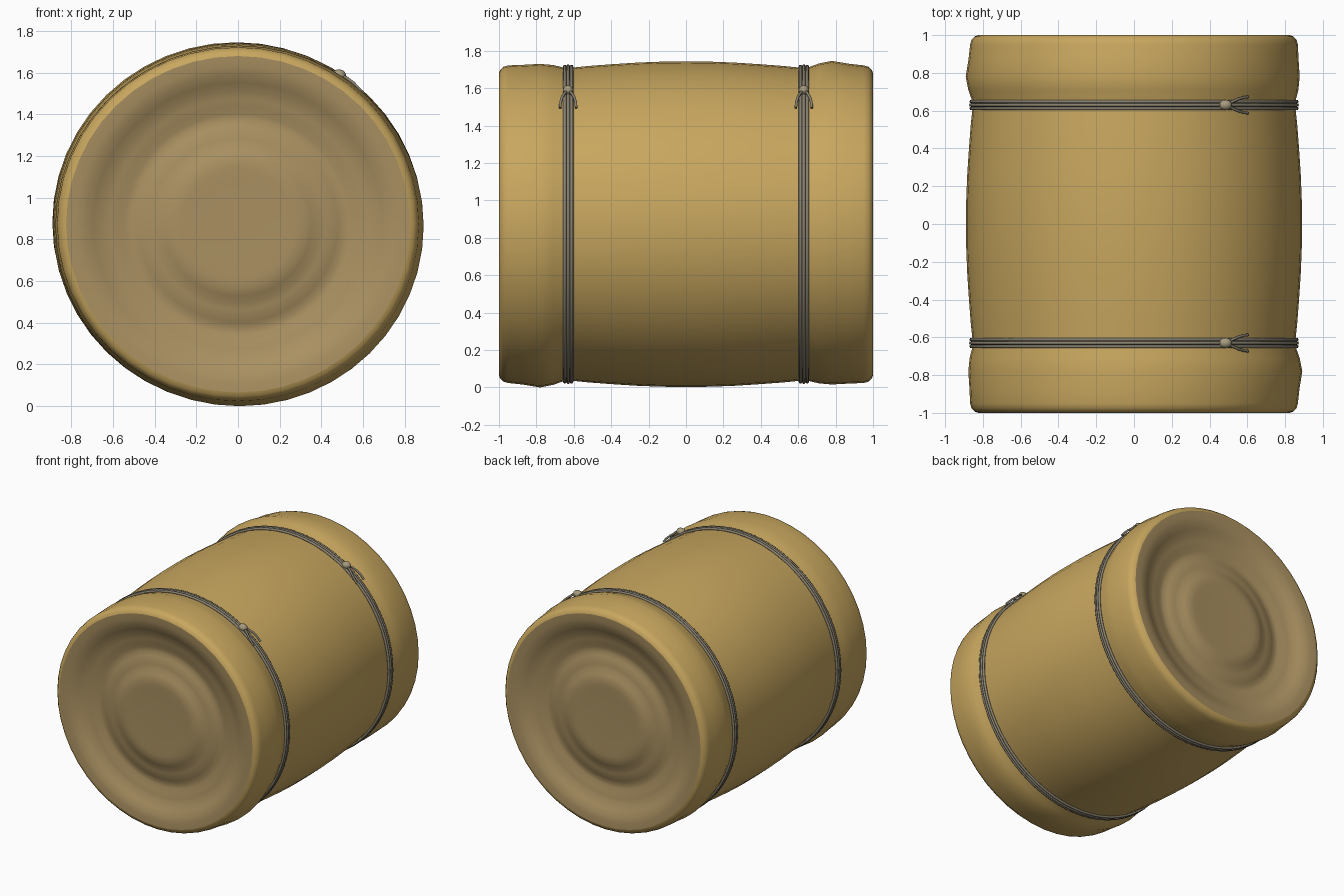
import bpy, bmesh, math
from mathutils import Vector

if "Cube" in bpy.data.objects:
    bpy.data.objects.remove(bpy.data.objects["Cube"])


def material(name, rgb):
    m = bpy.data.materials.new(name)
    m.diffuse_color = (*rgb, 1)
    m.use_nodes = True
    m.node_tree.nodes["Principled BSDF"].inputs["Base Color"].default_value = m.diffuse_color
    return m


STRAW = material("golden straw", (0.578, 0.385, 0.114))
END = material("dull straw ends", (0.40, 0.28, 0.12))
ROPE = material("grey twine", (0.25, 0.22, 0.16))
KNOT = material("pale knot", (0.38, 0.33, 0.21))

XS = 1.022  # the bale is slightly wider than tall
CZ = 0.873


def finish(name, bm, mat, angle=40):
    bmesh.ops.recalc_face_normals(bm, faces=bm.faces)
    me = bpy.data.meshes.new(name)
    bm.to_mesh(me)
    bm.free()
    ob = bpy.data.objects.new(name, me)
    bpy.context.collection.objects.link(ob)
    me.materials.append(mat)
    bpy.ops.object.select_all(action='DESELECT')
    ob.select_set(True)
    bpy.context.view_layer.objects.active = ob
    bpy.ops.object.shade_smooth_by_angle(angle=math.radians(angle))
    return ob


def lathe(name, profile, mat, n=48):
    """Rings along y from (y, radius, x shift, z shift); zero radius makes a point."""
    bm = bmesh.new()
    prev = None
    for y, r, dx, dz in profile:
        if r == 0:
            ring = [bm.verts.new((dx, y, CZ + dz))] * n
        else:
            ring = [bm.verts.new((dx + XS * r * math.cos(a), y, CZ + dz + r * math.sin(a)))
                    for a in (2 * math.pi * i / n for i in range(n))]
        if prev:
            for i in range(n):
                j = (i + 1) % n
                q = [prev[i], prev[j], ring[j], ring[i]]
                bm.faces.new(list(dict.fromkeys(q)))
        prev = ring
    return finish(name, bm, mat)


# bulging roll, pinched where the twine is tied
side = [(1, .807), (.993, .826), (.975, .842), (.95, .849), (.87, .855), (.78, .865),
        (.71, .855), (.66, .84), (.63, .836), (.60, .838), (.52, .846), (.40, .855),
        (.26, .864), (.13, .869)]


def shift(y):
    bulge = max(0, 1 - abs(abs(y) - .78) / .14)
    s = 1 if y > 0 else -1
    return (-.007 * s * bulge, .008 * s * bulge)


rows = [(-y, r) for y, r in side] + [(0, .870)] + [(y, r) for y, r in reversed(side)]
lathe("straw_roll", [(y, r, *shift(y)) for y, r in rows], STRAW)

# recessed, ringed ends
rings = [(.807, 0), (.76, .002), (.72, .010), (.68, .030), (.64, .051), (.60, .060),
         (.565, .066), (.53, .078), (.50, .080), (.47, .070), (.44, .059), (.41, .055),
         (.38, .050), (.345, .033), (.31, .022), (.27, .020), (.22, .022), (.12, .023), (0, .023)]
for s, name in ((-1, "front_end"), (1, "back_end")):
    lathe(name, [(s * (1 - d), r, 0, 0) for r, d in rings], END)


# twine made of three strands
def tube(name, pts, radius, mat, closed=False):
    cu = bpy.data.curves.new(name, 'CURVE')
    cu.dimensions = '3D'
    cu.bevel_depth = radius
    cu.bevel_resolution = 2
    cu.use_fill_caps = True
    sp = cu.splines.new('POLY')
    sp.points.add(len(pts) - 1)
    for p, co in zip(sp.points, pts):
        p.co = (*co, 1)
    sp.use_cyclic_u = closed
    sp.use_smooth = True
    ob = bpy.data.objects.new(name, cu)
    bpy.context.collection.objects.link(ob)
    cu.materials.append(mat)


def around(deg, r, y):
    a = math.radians(deg)
    return Vector((XS * r * math.cos(a), y, CZ + r * math.sin(a)))


for s, side_name in ((-1, "front"), (1, "back")):
    y0 = s * .63
    for k in (-1, 0, 1):
        r = .845 if k == 0 else .843
        pts = [around(i * 5, r, y0 + k * .018) for i in range(72)]
        tube(f"{side_name}_twine_{k + 2}", pts, .0095, ROPE, True)

    # knot with two curling tails
    bm = bmesh.new()
    bmesh.ops.create_uvsphere(bm, u_segments=16, v_segments=10, radius=1)
    c = around(56.5, .858, y0)
    for v in bm.verts:
        v.co = Vector((v.co.x * .034, v.co.y * .028, v.co.z * .027)) + c
    finish(f"{side_name}_knot", bm, KNOT)
    for t in (-1, 1):
        path = [(56, .862, 0), (54, .868, .018), (51.5, .868, .032),
                (49, .864, .040), (46.5, .858, .043)]
        tube(f"{side_name}_tail_{'left' if t < 0 else 'right'}",
             [around(d, r, y0 + t * dy) for d, r, dy in path], .0075, ROPE)
